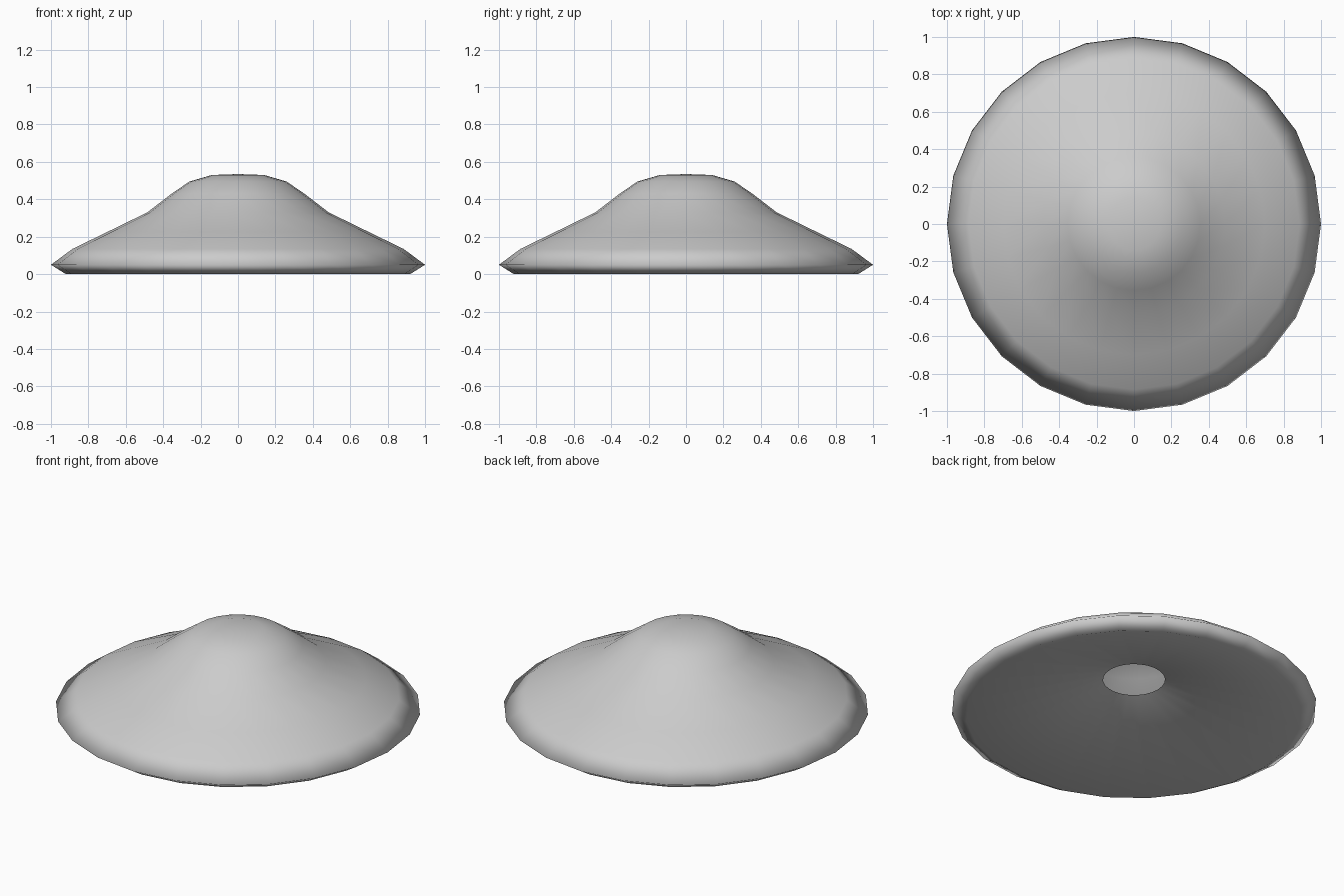
import bpy, bmesh, math
from mathutils import Matrix

if "Cube" in bpy.data.objects:
    bpy.data.objects.remove(bpy.data.objects["Cube"])

SIDES = 24

# Half section: dome centre, outer slope, sharp rim, then the hollow underside
# ending at an open round hole below the dome
PROFILE = [(0.0, 0.535), (0.14, 0.53), (0.26, 0.495), (0.355, 0.43),
           (0.485, 0.33), (0.70, 0.225), (0.885, 0.135), (1.0, 0.05),
           (0.92, 0.0), (0.17, 0.22)]

grey = bpy.data.materials.new("light grey")
grey.diffuse_color = (0.6, 0.6, 0.6, 1.0)
grey.use_nodes = True
grey.node_tree.nodes["Principled BSDF"].inputs["Base Color"].default_value = grey.diffuse_color


def lathe(name, profile, sides, material):
    """Turn a half section around the z axis into a smooth open shell."""
    bm = bmesh.new()
    verts = [bm.verts.new((r, 0.0, z)) for r, z in profile]
    edges = [bm.edges.new(pair) for pair in zip(verts, verts[1:])]
    bmesh.ops.spin(bm, geom=verts + edges, cent=(0, 0, 0), axis=(0, 0, 1),
                   angle=math.tau, steps=sides, use_duplicate=False)
    bmesh.ops.remove_doubles(bm, verts=bm.verts[:], dist=0.0005)
    bmesh.ops.recalc_face_normals(bm, faces=bm.faces[:])
    # Make sure the shell faces outwards
    top = max(bm.faces, key=lambda f: f.calc_center_median().z)
    if top.normal.z < 0:
        bmesh.ops.reverse_faces(bm, faces=bm.faces[:])
    for face in bm.faces:
        face.smooth = True
    mesh = bpy.data.meshes.new(name)
    bm.to_mesh(mesh)
    bm.free()
    mesh.materials.append(material)
    obj = bpy.data.objects.new(name, mesh)
    bpy.context.collection.objects.link(obj)
    return obj


# Domed disc with a wide sloping brim
lathe("domed_disc", PROFILE, SIDES, grey)
